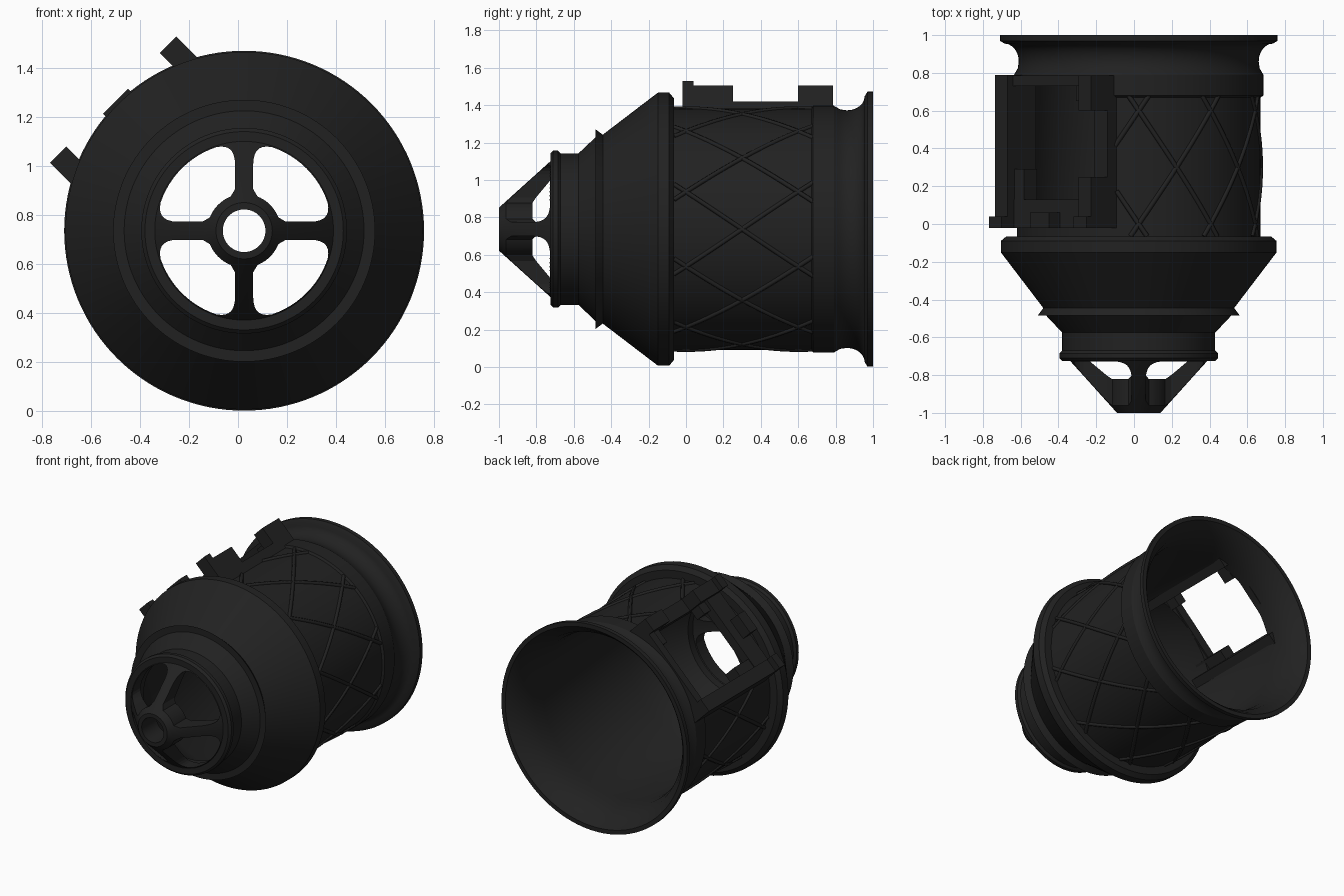
import bpy, bmesh, math
from math import sin, cos, radians, pi
from mathutils import Matrix, Vector

if "Cube" in bpy.data.objects:
    bpy.data.objects.remove(bpy.data.objects["Cube"])

CX, CZ = 0.025, 0.737            # axis of the barrel (runs along y)
mat = bpy.data.materials.new("matte black")
mat.diffuse_color = (0.0155, 0.0155, 0.0155, 1)
mat.use_nodes = True
mat.node_tree.nodes["Principled BSDF"].inputs["Base Color"].default_value = mat.diffuse_color


def finish(name, bm, smooth=True):
    bmesh.ops.recalc_face_normals(bm, faces=bm.faces)
    me = bpy.data.meshes.new(name)
    bm.to_mesh(me)
    bm.free()
    ob = bpy.data.objects.new(name, me)
    bpy.context.collection.objects.link(ob)
    me.materials.append(mat)
    if smooth:
        smooth_edges(ob)
    return ob


def smooth_edges(ob):
    bpy.ops.object.select_all(action='DESELECT')
    ob.select_set(True)
    bpy.context.view_layer.objects.active = ob
    bpy.ops.object.shade_smooth_by_angle(angle=radians(28))


def lathe(name, profile, n=128):
    """Closed (radius, y) profile spun round the barrel axis."""
    bm = bmesh.new()
    rings = [[bm.verts.new((CX + r * cos(2 * pi * i / n), y, CZ + r * sin(2 * pi * i / n)))
              for r, y in profile] for i in range(n)]
    k = len(profile)
    for i in range(n):
        a, b = rings[i], rings[(i + 1) % n]
        for j in range(k):
            bm.faces.new((a[j], a[(j + 1) % k], b[(j + 1) % k], b[j]))
    return finish(name, bm)


# Hatch frame: t across the hatch, n outward at 45 degrees up-left
S = math.sqrt(0.5)
HATCH = Matrix(((S, 0, -S, CX), (0, 1, 0, 0), (S, 0, S, CZ), (0, 0, 0, 1)))


def blocks(name, boxes):
    """Boxes given as (t0, t1, y0, y1, n0, n1) in the hatch frame."""
    bm = bmesh.new()
    for t0, t1, y0, y1, n0, n1 in boxes:
        m = Matrix.Translation(((t0 + t1) / 2, (y0 + y1) / 2, (n0 + n1) / 2))
        m = m @ Matrix.Diagonal((t1 - t0, y1 - y0, n1 - n0, 1))
        bmesh.ops.create_cube(bm, size=1, matrix=HATCH @ m)
    return finish(name, bm, False)


def cut(target, cutter):
    mod = target.modifiers.new("cut", 'BOOLEAN')
    mod.operation, mod.solver, mod.object = 'DIFFERENCE', 'EXACT', cutter
    bpy.ops.object.select_all(action='DESELECT')
    target.select_set(True)
    bpy.context.view_layer.objects.active = target
    bpy.ops.object.modifier_apply(modifier=mod.name)
    bpy.data.objects.remove(cutter)
    smooth_edges(target)


# Main barrel: flared back rim, concave neck, cylinder, front cone and collar
neck = [(0.635 + 0.075 * (1 - cos(a)), 0.86 + 0.095 * sin(a))
        for a in [radians(d) for d in range(0, 91, 15)]]
profile = [(0.705, 1.0), (0.735, 1.0), (0.735, 0.97)] + neck[::-1] + [
    (0.64, 0.825), (0.66, 0.79), (0.66, 0.68), (0.645, 0.67), (0.645, -0.065),
    (0.70, -0.065), (0.73, -0.09), (0.73, -0.15), (0.505, -0.445),
    (0.535, -0.485), (0.49, -0.485), (0.405, -0.575), (0.405, -0.67),
    (0.42, -0.685), (0.42, -0.71), (0.405, -0.725), (0.365, -0.725),
    (0.365, -0.58), (0.46, -0.47), (0.60, -0.2), (0.60, 0.72),
    (0.608, 0.82), (0.635, 0.91), (0.68, 0.975)]
barrel = lathe("barrel_shell", profile)

# Hatch opening in the barrel's upper left side
cut(barrel, blocks("hatch_cutter", [(-0.275, 0.275, 0.12, 0.74, 0.3, 0.9)]))

# Nose cone with hub, pierced by four rounded windows
nose = lathe("nose_spokes", [(0.087, -1), (0.115, -1), (0.363, -0.725), (0.38, -0.70),
                             (0.38, -0.62), (0.27, -0.72), (0.14, -0.83), (0.087, -0.83)], 96)


def window_outline():
    h, ro, ri, pts = 0.037, 0.36, 0.15, []

    def fillet(p, c, q):
        for i in range(8):
            u = i / 7
            pts.append(Vector(p) * (1 - u) ** 2 + Vector(c) * 2 * u * (1 - u) + Vector(q) * u * u)
    a = math.asin(0.115 / ro)
    c = math.sqrt(ro * ro - h * h)
    fillet((0.27, h), (c, h), (ro * cos(a), ro * sin(a)))
    for i in range(1, 12):
        b = a + (pi / 2 - 2 * a) * i / 12
        pts.append(Vector((ro * cos(b), ro * sin(b))))
    fillet((ro * sin(a), ro * cos(a)), (h, c), (h, 0.27))
    b0 = math.asin(0.055 / ri)
    pts.append(Vector((h, 0.17)))
    for i in range(11):
        b = pi / 2 - b0 - (pi / 2 - 2 * b0) * i / 10
        pts.append(Vector((ri * cos(b), ri * sin(b))))
    pts.append(Vector((0.17, h)))
    return pts


bm = bmesh.new()
for q in range(4):
    ca, sa = cos(q * pi / 2), sin(q * pi / 2)
    face = bm.faces.new([bm.verts.new((CX + p.x * ca - p.y * sa, -1.1, CZ + p.x * sa + p.y * ca))
                         for p in window_outline()])
    ext = bmesh.ops.extrude_face_region(bm, geom=[face], use_keep_orig=True)
    bmesh.ops.translate(bm, vec=(0, 0.6, 0),
                        verts=[v for v in ext["geom"] if isinstance(v, bmesh.types.BMVert)])
cut(nose, finish("window_cutter", bm, False))

# Mounting rails either side of the hatch
blocks("upper_rail", [(0.27, 0.365, -0.02, 0.04, 0.5, 0.757),
                      (0.27, 0.365, 0.04, 0.25, 0.5, 0.721),
                      (0.27, 0.365, 0.25, 0.60, 0.5, 0.60),
                      (0.27, 0.365, 0.60, 0.785, 0.5, 0.721)])
blocks("lower_rail", [(-0.365, -0.27, -0.02, 0.04, 0.5, 0.757),
                      (-0.365, -0.27, 0.04, 0.79, 0.5, 0.712),
                      (-0.27, -0.20, 0.03, 0.29, 0.56, 0.66)])

# Cross pieces closing the hatch frame front and back, with a centre tab
blocks("hatch_cross_bars", [(-0.27, 0.27, -0.02, 0.13, 0.60, 0.665),
                            (-0.27, 0.27, 0.73, 0.785, 0.60, 0.67),
                            (-0.07, 0.075, -0.02, 0.06, 0.62, 0.745),
                            (0.17, 0.27, 0.65, 0.74, 0.56, 0.64),
                            (0.20, 0.27, 0.12, 0.20, 0.56, 0.64)])

# Diamond lattice of raised helical ribs, interrupted by the hatch frame
cu = bpy.data.curves.new("lattice_ribs", 'CURVE')
cu.dimensions = '3D'
cu.bevel_depth, cu.bevel_resolution = 0.013, 1
cu.use_fill_caps = True
STEPS = 28


def add_rib(points):
    if len(points) > 1:
        sp = cu.splines.new('POLY')
        sp.points.add(len(points) - 1)
        for p, co in zip(sp.points, points):
            p.co = (*co, 1)


for k in range(10):
    for side in (-1, 1):
        run = []
        for i in range(STEPS + 1):
            y = -0.065 + 0.745 * i / STEPS
            deg = (72 + 36 * k + side * 60 * (y - 0.3)) % 360
            if abs(deg - 135) < 33:
                add_rib(run)
                run = []
            else:
                a = radians(deg)
                run.append((CX + 0.645 * cos(a), y, CZ + 0.645 * sin(a)))
        add_rib(run)
cu.materials.append(mat)
ribs = bpy.data.objects.new("lattice_ribs", cu)
bpy.context.collection.objects.link(ribs)
